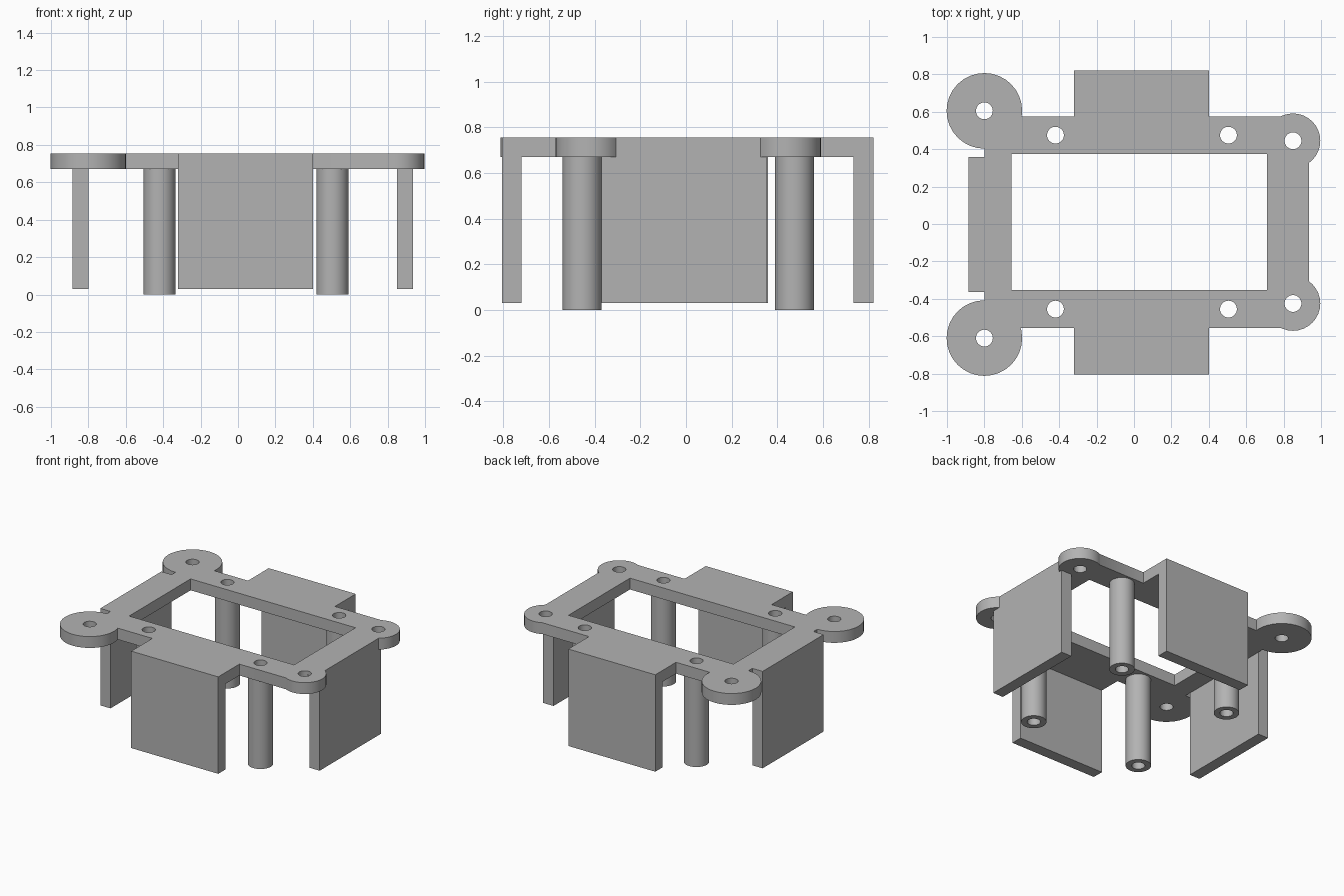
import bpy
import bmesh
from mathutils import Matrix, Vector

if "Cube" in bpy.data.objects:
    bpy.data.objects.remove(bpy.data.objects["Cube"], do_unlink=True)

TOP, UNDER, WALL_Z = 0.755, 0.67, 0.03      # plate top, plate underside, wall foot
HOLE_R = 0.045
POSTS = [(x, y) for x in (-0.42, 0.505) for y in (-0.455, 0.475)]
LARGE_EARS = [(-0.8, -0.61), (-0.8, 0.605)]
SMALL_EARS = [(0.85, -0.425), (0.85, 0.445)]

grey = bpy.data.materials.new("light grey")
grey.use_nodes = True
grey.diffuse_color = (0.45, 0.45, 0.45, 1)
grey.node_tree.nodes["Principled BSDF"].inputs["Base Color"].default_value = grey.diffuse_color


def add_object(name, bm):
    mesh = bpy.data.meshes.new(name)
    bmesh.ops.recalc_face_normals(bm, faces=bm.faces)
    bm.to_mesh(mesh)
    bm.free()
    mesh.materials.append(grey)
    obj = bpy.data.objects.new(name, mesh)
    bpy.context.collection.objects.link(obj)
    return obj


def box(name, x0, x1, y0, y1, z0=UNDER, z1=TOP):
    bm = bmesh.new()
    centre = Vector((x0 + x1, y0 + y1, z0 + z1)) / 2
    size = Matrix.Diagonal((x1 - x0, y1 - y0, z1 - z0, 1))
    bmesh.ops.create_cube(bm, size=1, matrix=Matrix.Translation(centre) @ size)
    return add_object(name, bm)


def disc(name, x, y, r, z0=UNDER, z1=TOP):
    bm = bmesh.new()
    bmesh.ops.create_cone(bm, cap_ends=True, segments=32, radius1=r, radius2=r,
                          depth=z1 - z0, matrix=Matrix.Translation((x, y, (z0 + z1) / 2)))
    return add_object(name, bm)


def tube(name, x, y, outer, inner, z0, z1):
    """Hollow post made by spinning a rectangular section."""
    bm = bmesh.new()
    section = [(inner, z0), (outer, z0), (outer, z1), (inner, z1)]
    verts = [bm.verts.new((x + r, y, z)) for r, z in section]
    edges = [bm.edges.new((verts[i], verts[(i + 1) % 4])) for i in range(4)]
    bmesh.ops.spin(bm, geom=verts + edges, cent=(x, y, 0), axis=(0, 0, 1),
                   angle=6.2831853, steps=32)
    bmesh.ops.remove_doubles(bm, verts=bm.verts, dist=0.0005)
    return add_object(name, bm)


def combine(target, others, operation):
    """Apply a boolean with each helper, then discard the helper."""
    for other in others:
        mod = target.modifiers.new("cut", 'BOOLEAN')
        mod.operation, mod.solver, mod.object = operation, 'EXACT', other
        graph = bpy.context.evaluated_depsgraph_get()
        mesh = bpy.data.meshes.new_from_object(target.evaluated_get(graph))
        target.modifiers.clear()
        target.data = mesh
        bpy.data.objects.remove(other, do_unlink=True)


# Top plate: slab, side tabs and mounting ears
plate = box("top_plate", -0.8, 0.85, -0.555, 0.575)
parts = [box("front_tab", -0.32, 0.4, -0.805, -0.45),
         box("back_tab", -0.32, 0.4, 0.45, 0.82),
         box("right_tab", -0.885, -0.72, -0.364, 0.358),
         box("left_tab", 0.78, 0.935, -0.37, 0.352)]
parts += [disc("large_ear", x, y, 0.202) for x, y in LARGE_EARS]
parts += [disc("small_ear", x, y, 0.146) for x, y in SMALL_EARS]
combine(plate, parts, 'UNION')

# Central window and screw holes
cutters = [box("window_cutter", -0.655, 0.71, -0.352, 0.375, 0.5, 1)]
cutters += [disc("hole_cutter", x, y, HOLE_R, 0.5, 1)
            for x, y in POSTS + LARGE_EARS + SMALL_EARS]
combine(plate, cutters, 'DIFFERENCE')

# Hanging walls
box("front_wall", -0.32, 0.4, -0.805, -0.72, WALL_Z, UNDER)
box("back_wall", -0.32, 0.4, 0.733, 0.82, WALL_Z, UNDER)
box("right_wall", -0.885, -0.8, -0.364, 0.358, WALL_Z, UNDER)
box("left_wall", 0.85, 0.935, -0.37, 0.352, WALL_Z, UNDER)

# Hollow posts
posts = [tube("post_%d" % (i + 1), x, y, 0.086, HOLE_R, 0, UNDER)
         for i, (x, y) in enumerate(POSTS)]

# Smooth round surfaces, keep sharp edges
bpy.ops.object.select_all(action='DESELECT')
for obj in [plate] + posts:
    obj.select_set(True)
bpy.context.view_layer.objects.active = plate
bpy.ops.object.shade_smooth_by_angle(angle=0.5)
